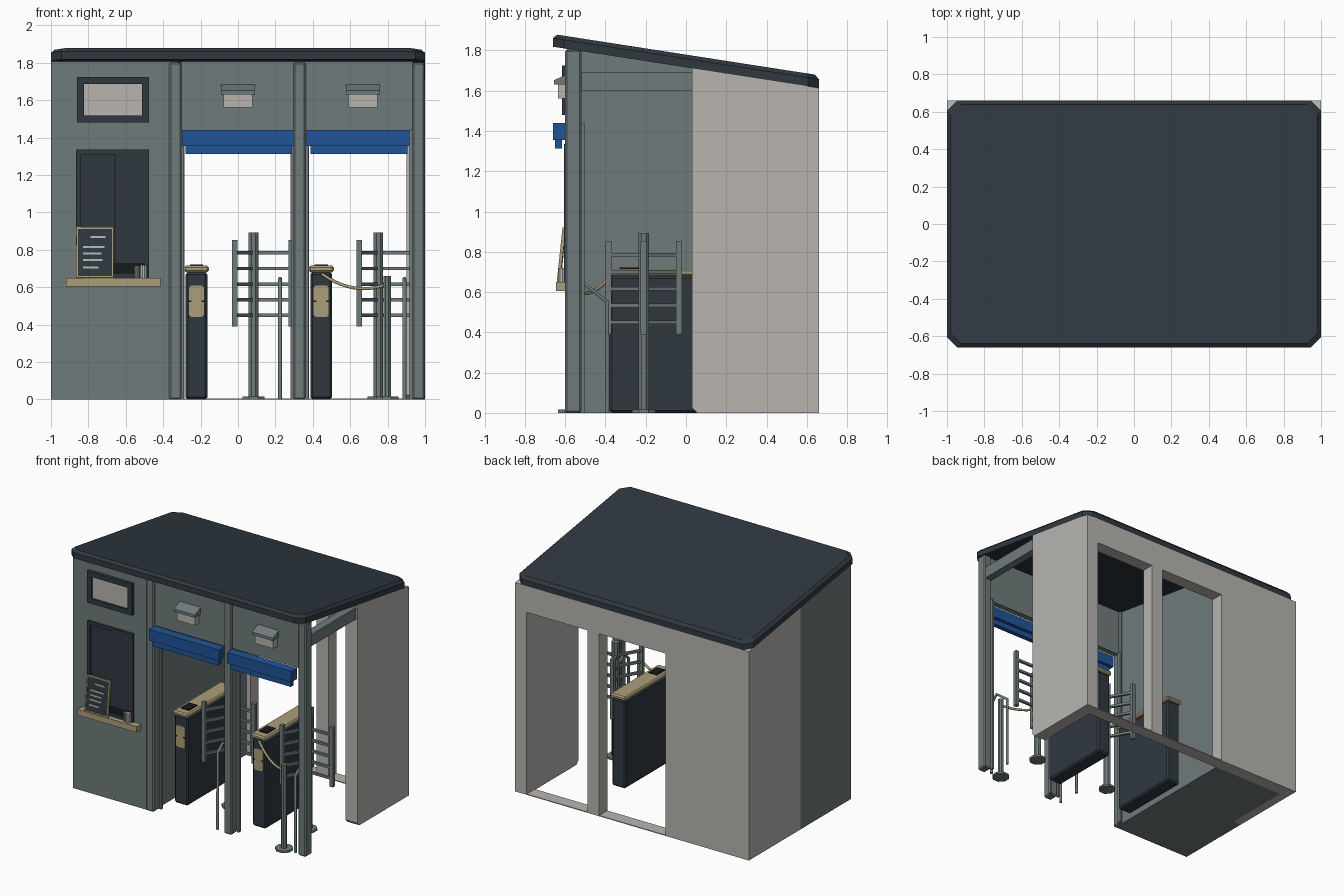
import bpy, bmesh, math
from mathutils import Vector, Matrix

if "Cube" in bpy.data.objects:
    bpy.data.objects.remove(bpy.data.objects["Cube"])


def material(name, rgb):
    lin = [((c / 255 + 0.055) / 1.055) ** 2.4 for c in rgb] + [1]
    m = bpy.data.materials.new(name)
    m.use_nodes = True
    m.diffuse_color = lin
    m.node_tree.nodes["Principled BSDF"].inputs["Base Color"].default_value = lin
    return m


GREEN = material("grey green", (112, 123, 123))
BEIGE = material("warm light grey", (184, 181, 176))
DARK = material("dark slate", (47, 56, 64))
BLUE = material("blue", (32, 84, 152))
TAN = material("tan", (172, 157, 122))
BLACK = material("black", (22, 25, 29))


def finish(name, bm, mat, bevel=0):
    bmesh.ops.recalc_face_normals(bm, faces=bm.faces)
    me = bpy.data.meshes.new(name)
    bm.to_mesh(me)
    bm.free()
    ob = bpy.data.objects.new(name, me)
    bpy.context.collection.objects.link(ob)
    me.materials.append(mat)
    if bevel:
        mod = ob.modifiers.new("Bevel", "BEVEL")
        mod.width, mod.segments = bevel, 1
    return ob


def boxes(name, mat, *bounds, bevel=0):
    """One object of boxes, each (x0, x1, y0, y1, z0, z1)."""
    bm = bmesh.new()
    for x0, x1, y0, y1, z0, z1 in bounds:
        mid = Vector((x0 + x1, y0 + y1, z0 + z1)) / 2
        size = Matrix.Diagonal((x1 - x0, y1 - y0, z1 - z0, 1))
        bmesh.ops.create_cube(bm, size=1, matrix=Matrix.Translation(mid) @ size)
    return finish(name, bm, mat, bevel)


def frame(name, mat, x0, x1, z0, z1, w, y0, y1):
    return boxes(name, mat, (x0, x0 + w, y0, y1, z0, z1), (x1 - w, x1, y0, y1, z0, z1),
                 (x0 + w, x1 - w, y0, y1, z0, z0 + w), (x0 + w, x1 - w, y0, y1, z1 - w, z1))


def prism(name, mat, outline, step):
    bm = bmesh.new()
    face = bm.faces.new([bm.verts.new(p) for p in outline])
    ext = bmesh.ops.extrude_face_region(bm, geom=[face])
    bmesh.ops.translate(bm, verts=[v for v in ext["geom"] if isinstance(v, bmesh.types.BMVert)], vec=step)
    return finish(name, bm, mat)


def rods(name, mat, radius, sides, *ends):
    """One object of straight rods, each from p to q."""
    bm = bmesh.new()
    for p, q in ends:
        p, q = Vector(p), Vector(q)
        turn = (q - p).to_track_quat("Z", "Y").to_matrix().to_4x4()
        bmesh.ops.create_cone(bm, cap_ends=True, segments=sides, radius1=radius, radius2=radius,
                              depth=(q - p).length,
                              matrix=Matrix.Translation((p + q) / 2) @ turn @ Matrix.Rotation(math.pi / sides, 4, "Z"))
    return finish(name, bm, mat)


def tube(name, mat, points, radius):
    cu = bpy.data.curves.new(name, "CURVE")
    cu.dimensions, cu.bevel_depth, cu.bevel_resolution, cu.use_fill_caps = "3D", radius, 1, True
    sp = cu.splines.new("POLY")
    sp.points.add(len(points) - 1)
    for pt, co in zip(sp.points, points):
        pt.co = (*co, 1)
    cu.materials.append(mat)
    ob = bpy.data.objects.new(name, cu)
    bpy.context.collection.objects.link(ob)


def under_roof(y):
    return 1.716 - 0.155 * y


def yz_prism(name, mat, x0, x1, y0, y1, z0=0, cut=0):
    low = [(x0, y0, z0 + cut), (x0, y0 + cut, z0)] if cut else [(x0, y0, z0)]
    prism(name, mat, low + [(x0, y1, z0), (x0, y1, under_roof(y1)), (x0, y0, under_roof(y0))], (x1 - x0, 0, 0))


# Sloping roof with clipped corners and a bevelled top edge
bm = bmesh.new()
rings = []
for inset, h in ((0, 0), (0, 0.043), (0.02, 0.063)):
    X, Y, c = 1 - inset, 0.66 - inset, 0.055
    plan = [(X, Y - c), (X - c, Y), (c - X, Y), (-X, Y - c), (-X, c - Y), (c - X, -Y), (X - c, -Y), (X, c - Y)]
    rings.append([bm.verts.new((x, y, under_roof(y) + h)) for x, y in plan])
bm.faces.new(rings[0])
bm.faces.new(rings[2])
for a, b in zip(rings, rings[1:]):
    for i in range(8):
        j = (i + 1) % 8
        bm.faces.new((a[i], a[j], b[j], b[i]))
finish("roof", bm, DARK)

# Back wall with two doorways, and its side walls
door_top = 1.41
comb = [(-1, 0), (-0.285, 0), (-0.285, door_top), (0.28, door_top), (0.28, 0), (0.38, 0),
        (0.38, door_top), (0.9, door_top), (0.9, 0), (1, 0), (1, 2), (-1, 2)]
wall = prism("back_wall", BEIGE, [(x, 0.56, z) for x, z in comb], (0, 0.1, 0))
for v in wall.data.vertices:
    if v.co.z > 1.9:
        v.co.z = under_roof(v.co.y)
yz_prism("left_side_wall", BEIGE, 0.9, 1, 0.03, 0.56, cut=0.025)
yz_prism("right_side_wall", BEIGE, -1, -0.93, 0.03, 0.56)
boxes("door_sills", BEIGE, (-0.285, 0.28, 0.56, 0.66, 0, 0.006), (0.38, 0.9, 0.56, 0.66, 0, 0.006))

# Ticket booth
yz_prism("booth_front", GREEN, -1, -0.32, -0.59, 0.03)
yz_prism("booth_rear", GREEN, -0.93, -0.32, 0.03, 0.56)

# Posts, shutter guides, header and side beam
for side, x in (("right", -0.335), ("middle", 0.33), ("left", 0.965)):
    boxes(side + "_post", GREEN, (x - 0.033, x + 0.033, -0.6, -0.52, 0, under_roof(-0.56)), bevel=0.009)
boxes("shutter_guides", GREEN, *[(x, x + 0.015, -0.53, -0.505, 0, 1.44) for x in (-0.303, 0.285, 0.363, 0.918)])
yz_prism("header", GREEN, -0.305, 0.935, -0.585, -0.54, 1.44)
boxes("side_beam", GREEN, (0.93, 0.99, -0.52, 0.03, 1.6, 1.69))

# Awnings and lamps over each lane
for lane, x0, x1, lamp in (("right", -0.3, 0.298, 0), ("left", 0.367, 0.917, 0.668)):
    boxes(lane + "_awning", BLUE, (x0, x1, -0.66, -0.59, 1.355, 1.44), (x0 + 0.02, x1 - 0.01, -0.65, -0.615, 1.313, 1.355))
    boxes(lane + "_lamp", BEIGE, (lamp - 0.078, lamp + 0.078, -0.635, -0.58, 1.56, 1.64))
    prism(lane + "_lamp_hood", GREEN, [(lamp - 0.09, y, z) for y, z in
          ((-0.655, 1.63), (-0.585, 1.63), (-0.585, 1.685), (-0.655, 1.652))], (0.18, 0, 0))

# Booth sign and window
frame("sign_frame", DARK, -0.862, -0.475, 1.48, 1.725, 0.038, -0.615, -0.58)
boxes("sign_panel", BEIGE, (-0.825, -0.51, -0.6, -0.585, 1.517, 1.69))
frame("window_frame", DARK, -0.865, -0.475, 0.65, 1.335, 0.025, -0.607, -0.58)
boxes("window_panes", DARK, (-0.84, -0.66, -0.598, -0.585, 0.73, 1.31), (-0.655, -0.5, -0.602, -0.585, 0.73, 1.31))
boxes("window_gap", BLACK, (-0.84, -0.5, -0.595, -0.585, 0.67, 1.31))

# Counter, leaning menu board and cups
boxes("counter", TAN, (-0.92, -0.415, -0.645, -0.57, 0.605, 0.65))
board = [frame("board_frame", TAN, -0.1, 0.1, 0, 0.272, 0.009, -0.008, 0.008),
         boxes("board_face", DARK, (-0.092, 0.092, -0.004, 0.006, 0.008, 0.264)),
         boxes("board_stripes", BEIGE, *[(x0, x1, -0.007, -0.003, z, z + 0.011) for x0, x1, z in
               ((-0.025, 0.055, 0.213), (-0.065, 0.05, 0.16), (-0.065, 0.035, 0.125),
                (-0.065, 0.04, 0.09), (-0.065, 0.02, 0.05))])]
for ob in board:
    ob.location = (-0.765, -0.632, 0.65)
    ob.rotation_euler = (math.radians(-6), 0, math.radians(-1))
rods("light_cup", BEIGE, 0.02, 10, ((-0.505, -0.613, 0.65), (-0.505, -0.613, 0.72)))
rods("grey_cup", GREEN, 0.016, 10, ((-0.54, -0.605, 0.65), (-0.54, -0.605, 0.715)))

# Ticket gates: pedestal, top, reader plate and pad
for lane, x in (("right", -0.222), ("left", 0.445)):
    boxes(lane + "_gate_body", DARK, (x - 0.058, x + 0.058, -0.38, 0.19, 0, 0.68), bevel=0.012)
    boxes(lane + "_gate_top", TAN, (x - 0.067, x + 0.067, -0.39, 0.2, 0.68, 0.715), bevel=0.01)
    boxes(lane + "_gate_pad", BLACK, (x - 0.035, x + 0.035, -0.33, -0.23, 0.71, 0.722))
    w, c = 0.04, 0.012
    prism(lane + "_gate_reader", TAN, [(x + px, -0.388, 0.525 + pz) for px, pz in
          ((c - w, -0.085), (w - c, -0.085), (w, c - 0.085), (w, 0.085 - c),
           (w - c, 0.085), (c - w, 0.085), (-w, 0.085 - c), (-w, c - 0.085))], (0, 0.009, 0))
    boxes(lane + "_reader_slots", BLACK, *[(x + s - 0.007, x + s + 0.007, -0.39, -0.385, 0.52, 0.53) for s in (-0.033, 0.033)])

# Three-armed turnstiles and guard hoops
for lane, x, hoop_x in (("right", 0.083, 0.225), ("left", 0.75, 0.89)):
    hub = Vector((x, -0.21, 0))
    up = Vector((0, 0, 1))
    rods(lane + "_turnstile_post", GREEN, 0.028, 8, (hub, hub + 0.893 * up))
    rods(lane + "_turnstile_base", GREEN, 0.063, 8, (hub, hub + 0.016 * up))
    arms = [hub + Vector((math.cos(a), math.sin(a), 0)) * 0.203 for a in (0, math.tau / 3, -math.tau / 3)]
    rods(lane + "_turnstile_bars", GREEN, 0.021, 4, *[(a + 0.39 * up, a + 0.853 * up) for a in arms])
    rods(lane + "_turnstile_rails", GREEN, 0.013, 4,
         *[(hub + z * up, a + z * up) for a in arms for z in (0.45, 0.533, 0.617, 0.7, 0.785)])
    tube(lane + "_guard_hoop", GREEN, [(hoop_x, y, z) for y, z in
         ((-0.57, 0), (-0.57, 0.59), (-0.51, 0.645), (-0.39, 0.55), (-0.39, 0))], 0.011)

# Rope stand and sagging rope
foot = Vector((0.797, -0.575, 0))
rods("rope_stand_post", GREEN, 0.022, 8, (foot, foot + Vector((0, 0, 0.66))))
rods("rope_stand_base", GREEN, 0.065, 8, (foot, foot + Vector((0, 0, 0.016))))
start, sag, end = Vector((0.45, -0.385, 0.67)), Vector((0.62, -0.48, 0.55)), foot + Vector((0, 0, 0.615))
tube("rope", TAN, [start * (1 - t) ** 2 + sag * 2 * t * (1 - t) + end * t * t for t in [i / 10 for i in range(11)]], 0.009)
